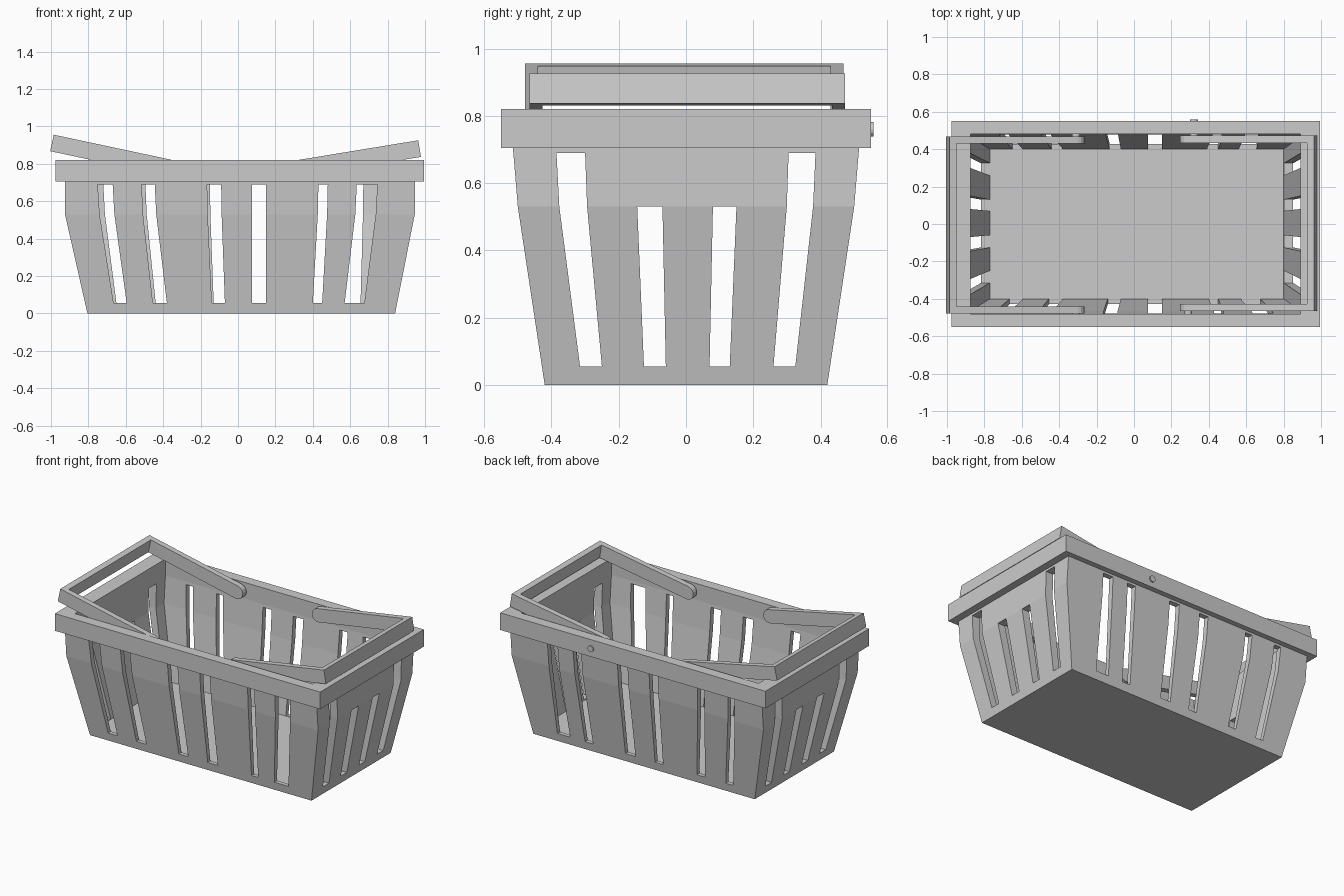
import bpy, bmesh, math
from mathutils import Matrix, Vector

if "Cube" in bpy.data.objects:
    bpy.data.objects.remove(bpy.data.objects["Cube"])


def obj_from(name, bm):
    bmesh.ops.recalc_face_normals(bm, faces=bm.faces)
    me = bpy.data.meshes.new(name)
    bm.to_mesh(me)
    bm.free()
    ob = bpy.data.objects.new(name, me)
    bpy.context.collection.objects.link(ob)
    return ob


def loft(name, rings, closed=False):
    """Rectangular rings (x0, x1, half_y, z) joined by quads."""
    bm = bmesh.new()
    rs = [[bm.verts.new(p) for p in ((a, -h, z), (b, -h, z), (b, h, z), (a, h, z))]
          for a, b, h, z in rings]
    pairs = list(zip(rs, rs[1:])) + ([(rs[-1], rs[0])] if closed else [])
    for r, s in pairs:
        for i in range(4):
            j = (i + 1) % 4
            bm.faces.new((r[i], r[j], s[j], s[i]))
    if not closed:
        bm.faces.new(rs[0])
        bm.faces.new(rs[-1])
    return obj_from(name, bm)


def add_prism(bm, pts, depth):
    """Extrude a closed outline along the depth vector."""
    a = [bm.verts.new(p) for p in pts]
    b = [bm.verts.new(Vector(p) + Vector(depth)) for p in pts]
    bm.faces.new(a)
    bm.faces.new(b[::-1])
    for i in range(len(a)):
        j = (i + 1) % len(a)
        bm.faces.new((a[i], b[i], b[j], a[j]))


# Basket shell: tapered outside, straight upper band, hollow inside
shell = loft("basket_body", [
    (-0.805, 0.84, 0.42, 0), (-0.925, 0.945, 0.50, 0.53), (-0.925, 0.945, 0.515, 0.71),
    (-0.875, 0.89, 0.48, 0.71), (-0.875, 0.89, 0.465, 0.53), (-0.77, 0.80, 0.40, 0.05)])

# Thick rim band
loft("rim", [(-0.975, 0.995, 0.55, 0.705), (-0.975, 0.995, 0.55, 0.82),
             (-0.875, 0.89, 0.48, 0.82), (-0.875, 0.89, 0.48, 0.705)], closed=True)

# Slot cutters: bottom left/right, top left/right, top height
front = [(-.665, -.595, -.75, -.67, .69), (-.455, -.38, -.515, -.445, .69),
         (-.14, -.07, -.165, -.09, .69), (.075, .15, .075, .15, .69),
         (.40, .45, .43, .48, .69), (.57, .675, .635, .745, .69)]
back = [(-.65, -.595, -.72, -.67, .69), (-.44, -.38, -.495, -.445, .69),
        (-.13, -.07, -.15, -.085, .69), (.075, .15, .075, .15, .69),
        (.39, .45, .42, .48, .69), (.56, .655, .595, .67, .69)]
side = [(-.315, -.25, -.385, -.30, .69), (-.125, -.06, -.145, -.07, .53),
        (.07, .13, .08, .15, .53), (.26, .325, .305, .385, .69)]


def outline(s):
    b0, b1, t0, t1, zt = s
    if zt < 0.6:
        return [(b0, .055), (b1, .055), (t1, zt), (t0, zt)]
    k0, k1 = b0 + (t0 - b0) * .88, b1 + (t1 - b1) * .88
    return [(b0, .055), (b1, .055), (k1, .53), (t1, zt), (t0, zt), (k0, .53)]


bm = bmesh.new()
for slots, y in ((front, -0.7), (back, 0.3)):
    for s in slots:
        add_prism(bm, [(u, y, z) for u, z in outline(s)], (0, 0.4, 0))
for x in (-1.1, 0.7):
    for s in side:
        add_prism(bm, [(x, u, z) for u, z in outline(s)], (0.4, 0, 0))
cutter = obj_from("slot_cutter", bm)
cutter.hide_render = True
cutter.hide_viewport = False
mod = shell.modifiers.new("slots", 'BOOLEAN')
mod.operation = 'DIFFERENCE'
mod.solver = 'EXACT'
mod.object = cutter
dg = bpy.context.evaluated_depsgraph_get()
cut_mesh = bpy.data.meshes.new_from_object(shell.evaluated_get(dg))
shell.modifiers.clear()
shell.data = cut_mesh
bpy.data.objects.remove(cutter)


# Folding handles: U frame with rounded arm ends, tilted about the pivots
def handle(name, sign, pivot, length, angle, y0, y1):
    bm = bmesh.new()
    r, t = 0.045, 0.038
    prof = [(length, -r), (length, r)]
    prof += [(-r * math.sin(a), r * math.cos(a)) for a in
             [math.pi * i / 8 for i in range(9)]]
    for y in (y0, y1 - t):
        add_prism(bm, [(u, y, v) for u, v in prof], (0, t, 0))
    add_prism(bm, [(length - t, y0 + t, -r), (length, y0 + t, -r),
                   (length, y0 + t, r), (length - t, y0 + t, r)], (0, y1 - y0 - 2 * t, 0))
    bm.transform(Matrix.Rotation(-angle, 4, 'Y'))
    if sign < 0:
        bm.transform(Matrix.Scale(-1, 4, (1, 0, 0)))
    bm.transform(Matrix.Translation((pivot[0], 0, pivot[1])))
    return obj_from(name, bm)


handle("left_handle", -1, (-0.31, 0.766), 0.70, math.atan(0.213), -0.478, 0.468)
handle("right_handle", 1, (0.29, 0.77), 0.69, math.atan(0.164), -0.465, 0.472)

# Pivot pins through the rim; one protrudes at the back
for i, (x, y, end) in enumerate(((-0.31, -1, 0.55), (0.29, -1, 0.55),
                                 (-0.31, 1, 0.55), (0.32, 1, 0.558))):
    bm = bmesh.new()
    ring = [(x + 0.021 * math.cos(a), y * 0.45, 0.76 + 0.021 * math.sin(a))
            for a in [math.tau * k / 12 for k in range(12)]]
    add_prism(bm, ring, (0, y * (end - 0.45), 0))
    obj_from(f"pivot_pin_{i + 1}", bm)
